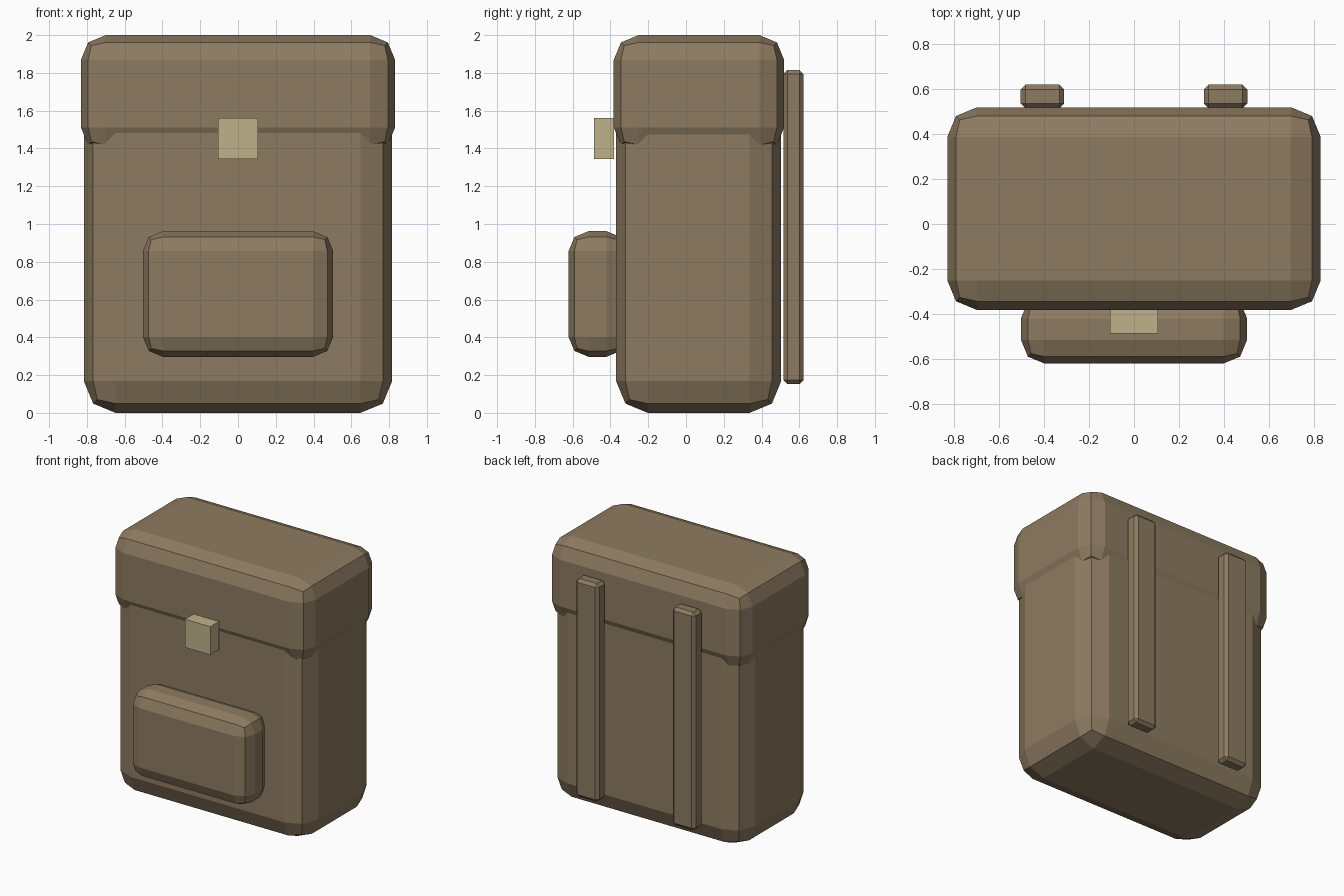
import bpy
import bmesh
from mathutils import Vector

cube = bpy.data.objects.get("Cube")
if cube:
    bpy.data.objects.remove(cube, do_unlink=True)


def material(name, color):
    mat = bpy.data.materials.new(name)
    mat.use_nodes = True
    mat.diffuse_color = (*color, 1)
    mat.node_tree.nodes["Principled BSDF"].inputs["Base Color"].default_value = (*color, 1)
    return mat


canvas = material("brown canvas", (0.27, 0.198, 0.119))
brass = material("pale brass", (0.52, 0.45, 0.26))


def block(name, low, high, mat, bevel=0.0, segments=2):
    """Box between two corners, with rounded edges."""
    low, high = Vector(low), Vector(high)
    mesh = bpy.data.meshes.new(name)
    bm = bmesh.new()
    bmesh.ops.create_cube(bm, size=1)
    bmesh.ops.scale(bm, vec=high - low, verts=bm.verts)
    if bevel:
        bmesh.ops.bevel(bm, geom=bm.edges[:], offset=bevel, segments=segments,
                        profile=0.5, affect='EDGES')
    bm.to_mesh(mesh)
    bm.free()
    mesh.materials.append(mat)
    obj = bpy.data.objects.new(name, mesh)
    obj.location = (low + high) / 2
    bpy.context.collection.objects.link(obj)
    return obj


# Main bag and the overhanging lid
block("bag_body", (-0.816, -0.37, 0), (0.816, 0.504, 1.72), canvas, 0.168)
block("lid", (-0.832, -0.383, 1.38), (0.832, 0.52, 2), canvas, 0.132)

# Front pocket and clasp
block("front_pocket", (-0.504, -0.622, 0.297), (0.504, -0.315, 0.962), canvas, 0.106)
block("clasp", (-0.107, -0.487, 1.345), (0.107, -0.381, 1.56), brass)

# Shoulder straps on the back
for side, x in (("left", 0.408), ("right", -0.408)):
    block(side + "_strap", (x - 0.097, 0.515, 0.152), (x + 0.097, 0.622, 1.815),
          canvas, 0.022, 1)
